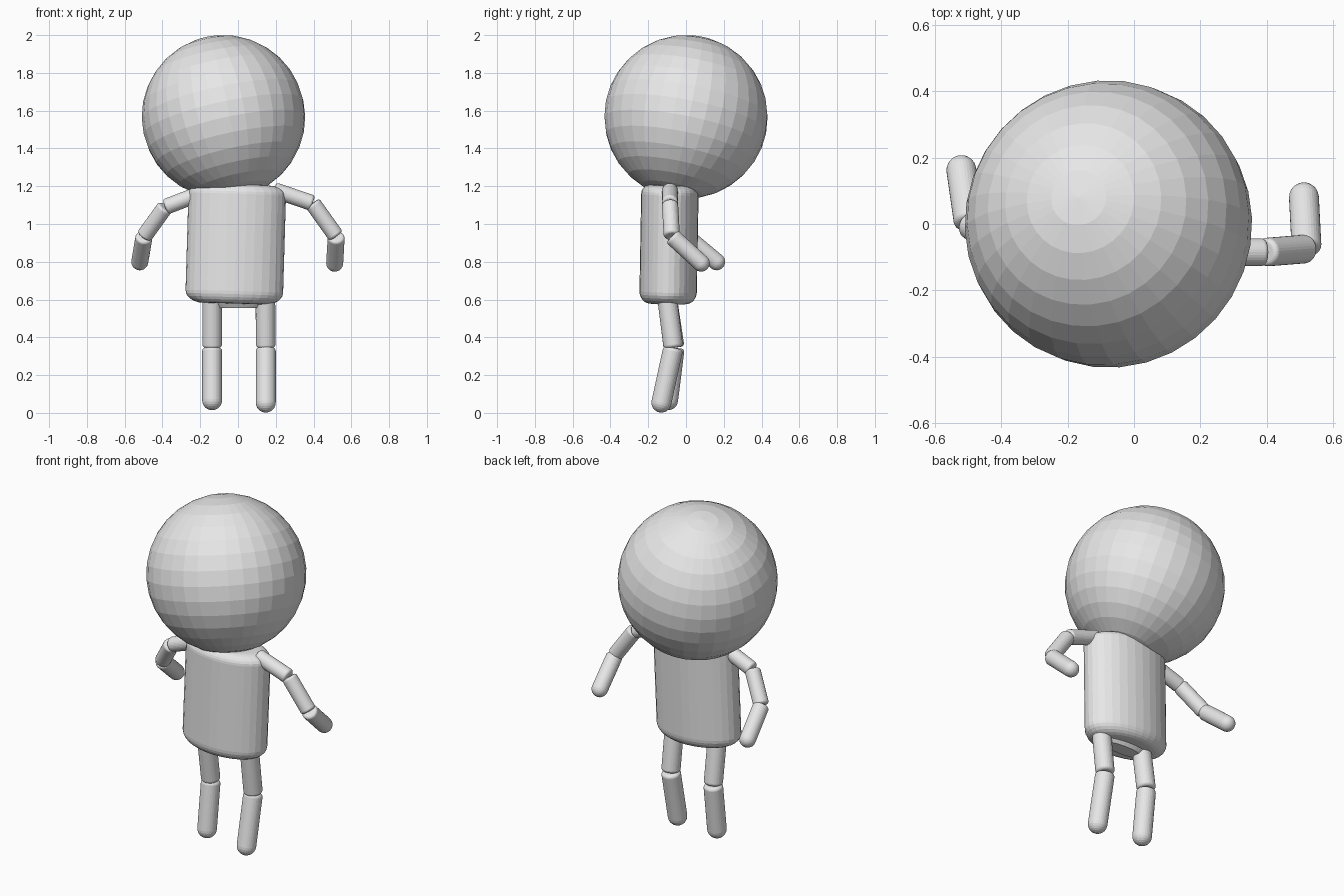
import bpy, bmesh, math
from mathutils import Vector, Matrix, Euler

old = bpy.data.objects.get("Cube")
if old:
    bpy.data.objects.remove(old, do_unlink=True)

grey = bpy.data.materials.new("plain_grey")
grey.use_nodes = True
COLOUR = (0.8, 0.8, 0.8, 1)
grey.diffuse_color = COLOUR
grey.node_tree.nodes["Principled BSDF"].inputs["Base Color"].default_value = COLOUR


def finish(bm, name, matrix):
    bmesh.ops.recalc_face_normals(bm, faces=bm.faces)
    mesh = bpy.data.meshes.new(name)
    bm.to_mesh(mesh)
    bm.free()
    mesh.materials.append(grey)
    obj = bpy.data.objects.new(name, mesh)
    obj.matrix_world = matrix
    bpy.context.collection.objects.link(obj)
    return obj


def lathe(name, profile, matrix, sides=32):
    """Closed solid of revolution from (radius, height) pairs."""
    bm = bmesh.new()
    rings = []
    for r, z in profile:
        rings.append([bm.verts.new((r * math.cos(2 * math.pi * i / sides),
                                    r * math.sin(2 * math.pi * i / sides), z))
                      for i in range(sides)])
    for low, high in zip(rings, rings[1:]):
        for i in range(sides):
            j = (i + 1) % sides
            bm.faces.new((low[i], low[j], high[j], high[i]))
    bm.faces.new(rings[0])
    bm.faces.new(rings[-1])
    return finish(bm, name, matrix)


def rounded(radius, z0, z1, cut0, cut1, height0, height1, steps=6):
    """Profile with rounded ends; cut is how far each rim pulls in."""
    arc = [math.pi / 2 * i / steps for i in range(steps + 1)]
    low = [(radius - cut0 * (1 - math.sin(a)), z0 + height0 * (1 - math.cos(a))) for a in arc]
    high = [(radius - cut1 * (1 - math.sin(a)), z1 - height1 * (1 - math.cos(a))) for a in arc]
    return low + high[::-1]


def limb(name, a, b, radius, tip=False):
    """Segment from a to b, pinched at joints, or round when b is a free tip."""
    a, b = Vector(a), Vector(b)
    axis = b - a
    turn = axis.to_track_quat('Z', 'Y').to_matrix().to_4x4()
    pinch = 0.35 * radius
    cut, height, extra = (0.97 * radius, radius, radius) if tip else (pinch, pinch, 0)
    profile = rounded(radius, 0, axis.length + extra, pinch, cut, pinch, height)
    return lathe(name, profile, Matrix.Translation(a) @ turn)


# Head, leaning back and to its right
bm = bmesh.new()
bmesh.ops.create_uvsphere(bm, u_segments=32, v_segments=16, radius=0.433)
lean = Vector((-0.09, 0.08, 0.41)).to_track_quat('Z', 'Y').to_matrix().to_4x4()
finish(bm, "head", Matrix.Translation((-0.077, 0, 1.567)) @ lean)

# Torso, an oval barrel with rounded rims
pose = Matrix.Translation((-0.012, -0.09, 0.893)) @ Euler((math.radians(-1), math.radians(1.7), 0)).to_matrix().to_4x4()
lathe("torso", rounded(0.152, -0.315, 0.315, 0.055, 0.05, 0.065, 0.05),
      pose @ Matrix.Diagonal((1.7, 1, 1, 1)))

# Pelvis under the torso
lathe("pelvis", [(0.62, 0.555), (0.9, 0.585), (1, 0.64)],
      Matrix.Translation((0, -0.095, 0)) @ Matrix.Diagonal((0.2, 0.065, 1, 1)))

# Arms: shoulder, upper arm, forearm
ARMS = {
    "left": [(0.19, -0.085, 1.18), (0.395, -0.085, 1.11), (0.52, -0.075, 0.935), (0.512, 0.08, 0.793)],
    "right": [(-0.19, -0.085, 1.165), (-0.385, -0.075, 1.09), (-0.497, 0.0, 0.935), (-0.52, 0.162, 0.8)],
}
for side, p in ARMS.items():
    limb(side + "_shoulder", p[0], p[1], 0.042)
    limb(side + "_upper_arm", p[1], p[2], 0.043)
    limb(side + "_forearm", p[2], p[3], 0.045, tip=True)

# Legs: thigh and shin
LEGS = {
    "left": [(0.145, -0.1, 0.61), (0.147, -0.067, 0.345), (0.147, -0.13, 0.055)],
    "right": [(-0.137, -0.1, 0.61), (-0.137, -0.06, 0.345), (-0.137, -0.095, 0.068)],
}
for side, p in LEGS.items():
    limb(side + "_thigh", p[0], p[1], 0.052)
    limb(side + "_shin", p[1], p[2], 0.053, tip=True)
